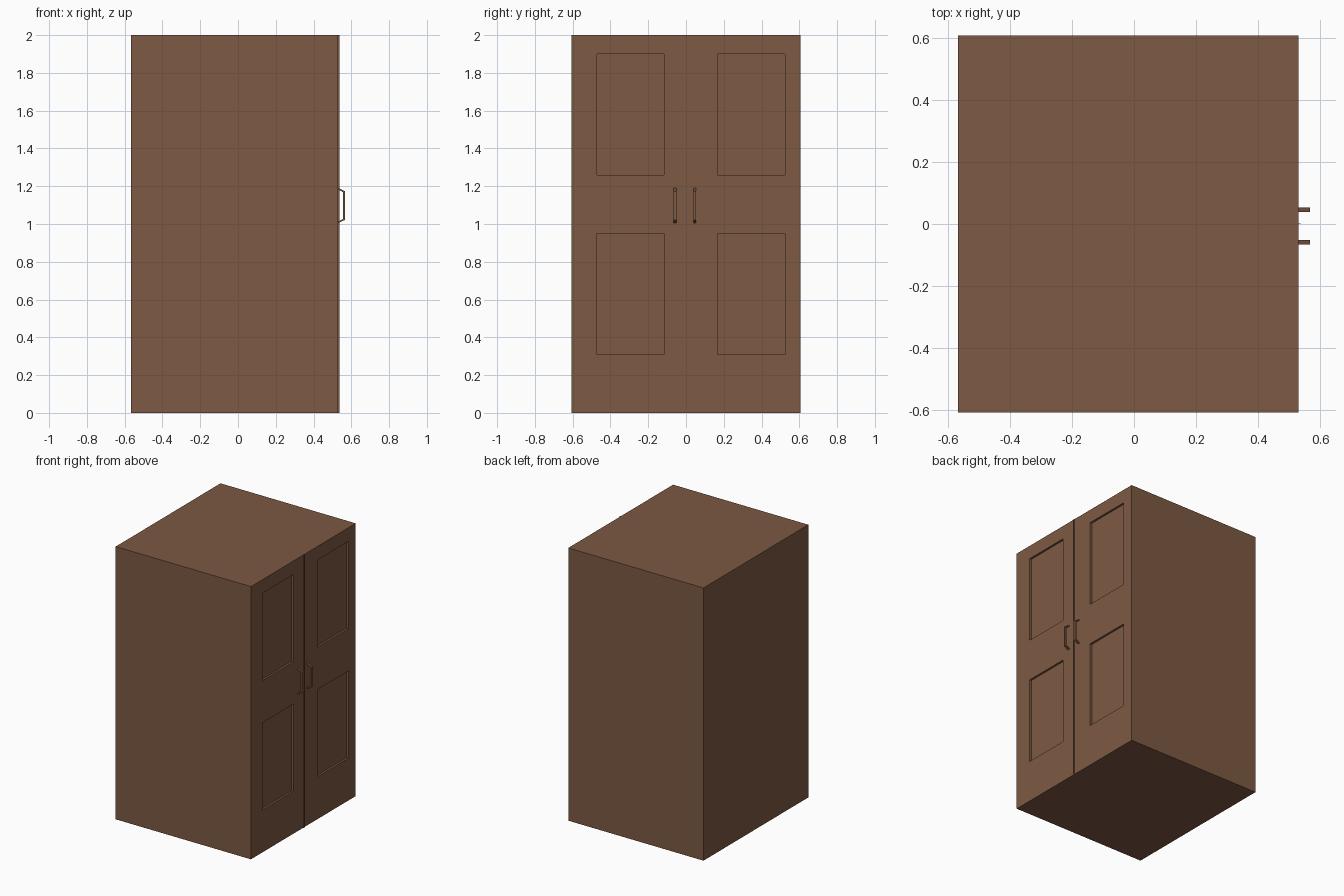
import bpy, bmesh

if "Cube" in bpy.data.objects:
    bpy.data.objects.remove(bpy.data.objects["Cube"])

wood = bpy.data.materials.new("brown_wood")
wood.diffuse_color = (0.205, 0.100, 0.056, 1)
wood.use_nodes = True
wood.node_tree.nodes["Principled BSDF"].inputs["Base Color"].default_value = wood.diffuse_color

BACK, FRONT, HALF_W, H = -0.567, 0.53, 0.607, 2.0
DOOR_T, RECESS = 0.022, 0.015


def finish(name, bm):
    bmesh.ops.recalc_face_normals(bm, faces=bm.faces[:])
    me = bpy.data.meshes.new(name)
    bm.to_mesh(me)
    bm.free()
    me.materials.append(wood)
    ob = bpy.data.objects.new(name, me)
    bpy.context.collection.objects.link(ob)
    return ob


def box(name, lo, hi):
    bm = bmesh.new()
    bmesh.ops.create_cube(bm, size=1)
    for v in bm.verts:
        v.co = [lo[i] if v.co[i] < 0 else hi[i] for i in range(3)]
    return finish(name, bm)


def cut(ob, cutter):
    mod = ob.modifiers.new("recess", 'BOOLEAN')
    mod.operation, mod.solver, mod.object = 'DIFFERENCE', 'EXACT', cutter
    bpy.context.view_layer.objects.active = ob
    bpy.ops.object.modifier_apply(modifier=mod.name)
    bpy.data.objects.remove(cutter, do_unlink=True)


def handle(name, y0, y1):
    # bent pull: slanted arms and an upright grip, extruded across y
    outer = [(FRONT - 0.002, 1.192), (0.567, 1.173), (0.567, 1.022), (FRONT - 0.002, 1.003)]
    inner = [(FRONT - 0.002, 1.011), (0.555, 1.026), (0.555, 1.169), (FRONT - 0.002, 1.184)]
    bm = bmesh.new()
    a, b = ([bm.verts.new((x, y, z)) for x, z in outer + inner] for y in (y0, y1))
    n = len(a)
    for i in range(n):
        j = (i + 1) % n
        bm.faces.new((a[i], a[j], b[j], b[i]))
    for i, j in ((0, 1), (1, 2), (2, 3)):
        for ring in (a, b):
            bm.faces.new((ring[i], ring[j], ring[7 - j], ring[7 - i]))
    return finish(name, bm)


# cabinet carcass
box("cabinet_body", (BACK, -HALF_W, 0), (FRONT - DOOR_T, HALF_W, H))

# two doors, each with two recessed panels and a pull
for side, y0, y1, p0, p1, h0, h1 in (
        ("left", -HALF_W, 0.002, -0.471, -0.116, -0.066, -0.051),
        ("right", 0.002, HALF_W, 0.168, 0.523, 0.039, 0.054)):
    door = box(side + "_door", (FRONT - DOOR_T, y0, 0), (FRONT, y1, H))
    for z0, z1 in ((0.31, 0.95), (1.26, 1.90)):
        cut(door, box("panel_cutter", (FRONT - RECESS, p0, z0), (FRONT + 0.05, p1, z1)))
    handle(side + "_handle", h0, h1)

# thin strip covering the gap between the doors
box("centre_strip", (FRONT - 0.002, 0.001, 0), (0.537, 0.003, H))
